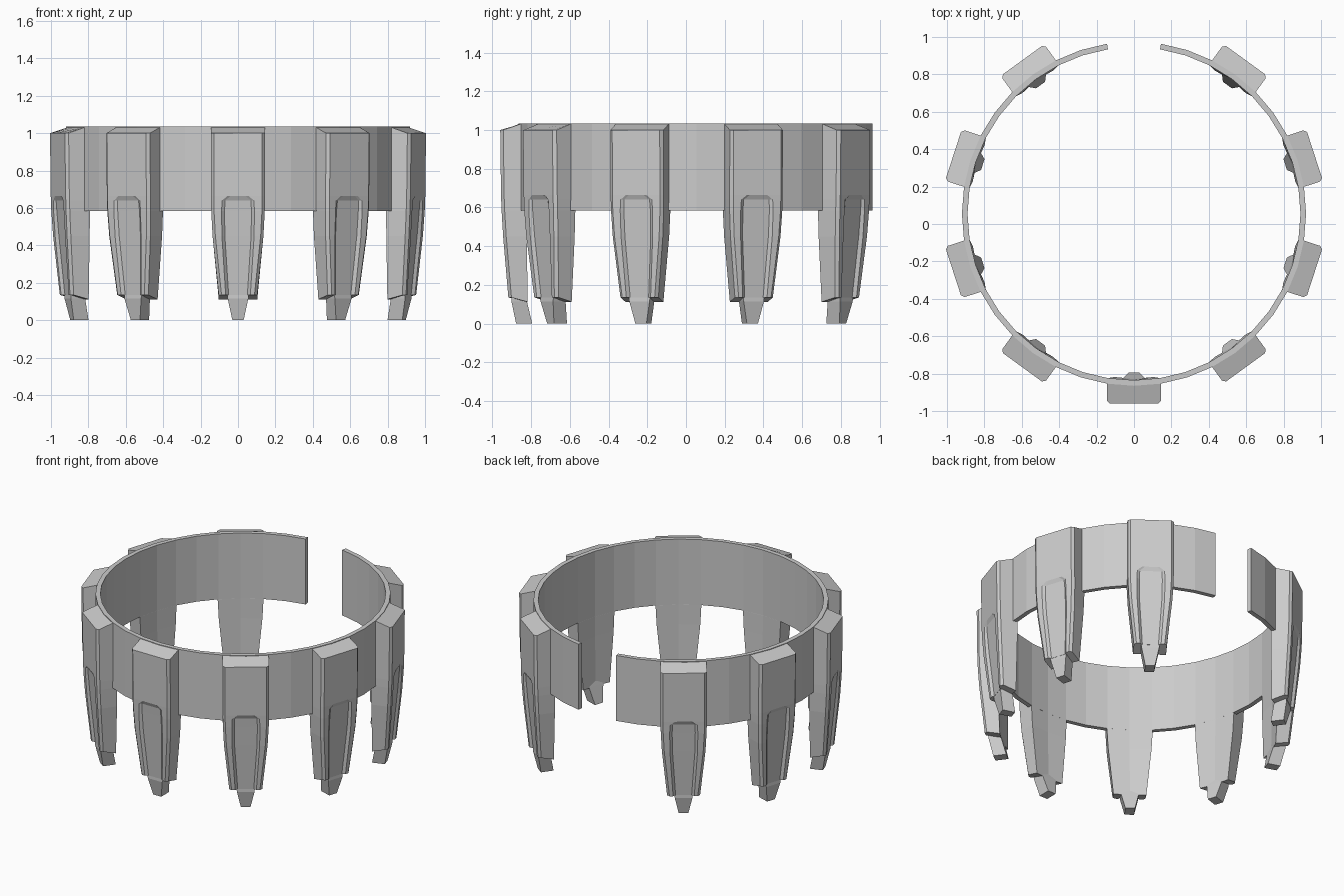
import bpy, math
from mathutils import Matrix

if "Cube" in bpy.data.objects:
    bpy.data.objects.remove(bpy.data.objects["Cube"])

CY = 0.055          # ring centre in y
STEP = math.radians(36)


def make_mesh(name, lofts):
    """Each loft is a list of equal-length closed sections, skinned and capped."""
    verts, faces = [], []
    for sections in lofts:
        base, n = len(verts), len(sections[0])
        for s in sections:
            verts += s
        for i in range(len(sections) - 1):
            for j in range(n):
                a, b = base + i * n, base + (i + 1) * n
                k = (j + 1) % n
                faces.append((a + j, a + k, b + k, b + j))
        last = base + (len(sections) - 1) * n
        faces.append(tuple(range(base + n - 1, base - 1, -1)))
        faces.append(tuple(range(last, last + n)))
    mesh = bpy.data.meshes.new(name)
    mesh.from_pydata(verts, [], faces)
    # consistent outward normals
    import bmesh
    bm = bmesh.new()
    bm.from_mesh(mesh)
    bmesh.ops.recalc_face_normals(bm, faces=bm.faces)
    bm.to_mesh(mesh)
    bm.free()
    return mesh


def add(name, mesh, matrix):
    ob = bpy.data.objects.new(name, mesh)
    bpy.context.collection.objects.link(ob)
    ob.matrix_world = matrix
    return ob


# Open band: rectangular section swept in 9 degree facets, gap at the back
band = []
for i in range(39):
    a = math.radians(99 + 9 * i)
    c, s = math.cos(a), math.sin(a)
    band.append([(r * c, r * s, z) for r, z in
                 ((0.89, 0.585), (0.92, 0.585), (0.92, 1.035), (0.89, 1.035))])
add("open_band", make_mesh("open_band", [band]), Matrix.Translation((0, CY, 0)))


# Tooth body: section with chamfered corners and a shallow front channel
def body_section(w, ri, ro, g, d, zi, zo):
    right = [(w, ri - 0.011, zi), (w, ro - 0.016, zo), (w - 0.015, ro, zo),
             (g, ro, zo), (g - 0.016, ro - d, zo)]
    left = [(-x, r, z) for x, r, z in reversed(right)]
    return [(x, -r, z) for x, r, z in right + left + [(0, ri, zi)]]


body = [body_section(*p) for p in (
    (0.144, 0.912, 1.015, 0.055, 0.000, 1.034, 1.000),
    (0.144, 0.900, 1.011, 0.055, 0.000, 0.665, 0.665),
    (0.144, 0.898, 1.010, 0.085, 0.010, 0.640, 0.640),
    (0.143, 0.890, 1.008, 0.088, 0.013, 0.584, 0.584),
    (0.136, 0.889, 1.000, 0.086, 0.016, 0.450, 0.450),
    (0.103, 0.884, 0.973, 0.066, 0.016, 0.112, 0.135))]


# Claw tip below the tooth body
def tip_section(w, ri, ro, z):
    return [(w, -ri, z), (w, -ro, z), (-w, -ro, z), (-w, -ri, z)]


tip = [tip_section(*p) for p in (
    (0.060, 0.888, 0.955, 0.160),
    (0.055, 0.877, 0.957, 0.115),
    (0.030, 0.850, 0.933, 0.000))]

tooth = make_mesh("tooth", [body, tip])
for k in range(-4, 5):
    add(f"tooth_{k + 5}", tooth,
        Matrix.Translation((0, CY, 0)) @ Matrix.Rotation(k * STEP, 4, 'Z'))
